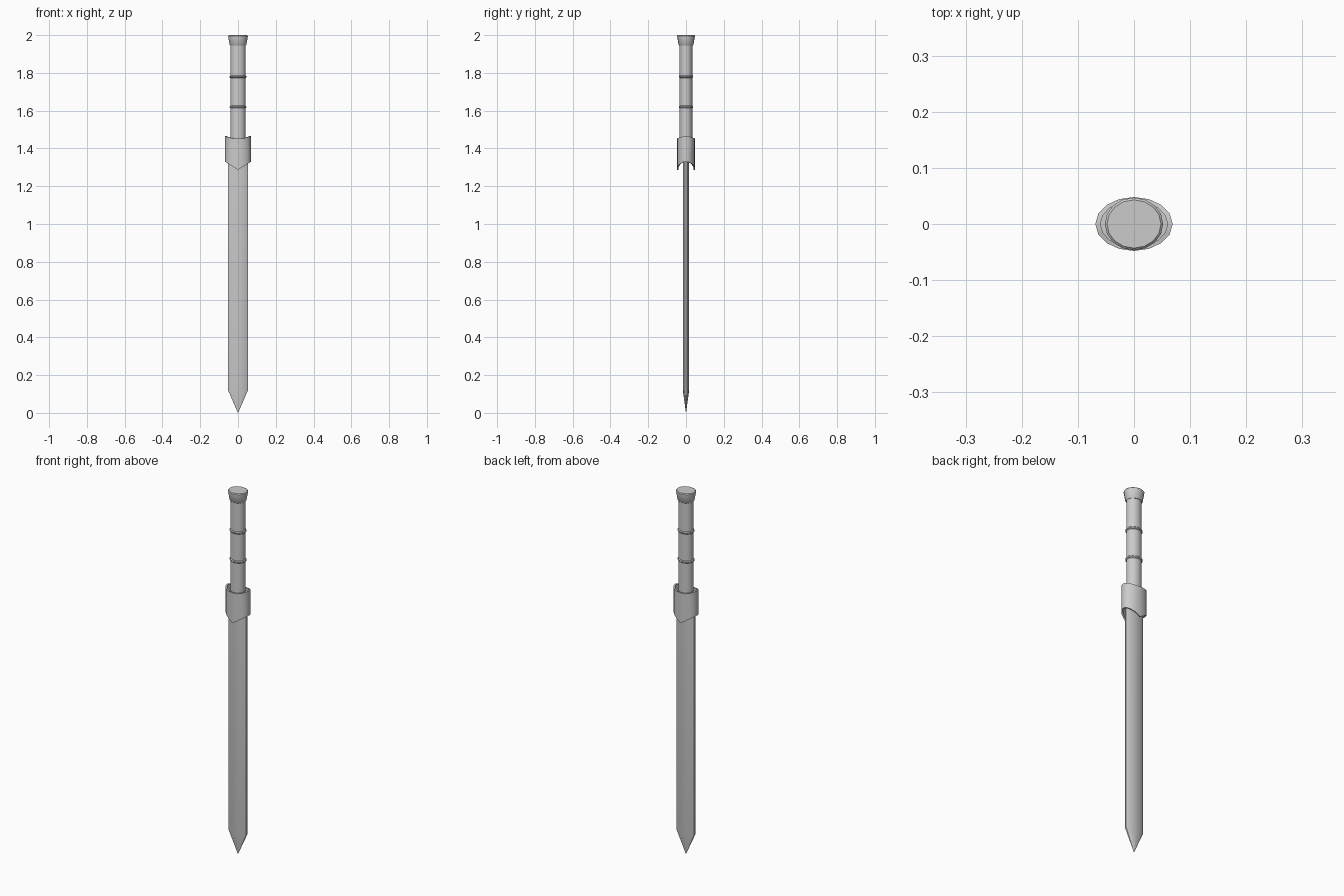
import bpy, bmesh, math

if "Cube" in bpy.data.objects:
    bpy.data.objects.remove(bpy.data.objects["Cube"])

SIDES = 16


def finish(name, bm, angle=35):
    bmesh.ops.recalc_face_normals(bm, faces=bm.faces[:])
    mesh = bpy.data.meshes.new(name)
    bm.to_mesh(mesh)
    bm.free()
    obj = bpy.data.objects.new(name, mesh)
    bpy.context.collection.objects.link(obj)
    bpy.ops.object.select_all(action='DESELECT')
    obj.select_set(True)
    bpy.context.view_layer.objects.active = obj
    bpy.ops.object.shade_smooth_by_angle(angle=math.radians(angle))
    return obj


def ellipse(rx, ry, z):
    """Ring of points; z is a number or a function of the sideways fraction."""
    pts = []
    for i in range(SIDES):
        a = 2 * math.pi * i / SIDES
        c = math.cos(a)
        pts.append((rx * c, ry * math.sin(a), z(abs(c)) if callable(z) else z))
    return pts


def loft(name, rings, capped=True, closed=False, angle=35):
    bm = bmesh.new()
    loops = [[bm.verts.new(p) for p in ring] for ring in rings]
    pairs = list(zip(loops, loops[1:]))
    if closed:
        pairs.append((loops[-1], loops[0]))
    for lo, hi in pairs:
        n = len(lo)
        for i in range(n):
            j = (i + 1) % n
            bm.faces.new((lo[i], lo[j], hi[j], hi[i]))
    if capped:
        bm.faces.new(loops[0])
        bm.faces.new(loops[-1])
    bmesh.ops.remove_doubles(bm, verts=bm.verts[:], dist=1e-5)
    return finish(name, bm, angle)


# Blade: thin lens section with narrow flat edges, tapering to a point
quarter = [(0.053, 0.005), (0.036, 0.014), (0.0, 0.017)]
upper = quarter + [(-x, y) for x, y in reversed(quarter[:-1])]
section = upper + [(-x, -y) for x, y in upper if x != 0.0 or y > 0]
blade_rings = [[(x * s, y * s, z) for x, y in section]
               for s, z in ((0.01, 0.0), (1, 0.12), (1, 1.40))]
loft("blade", blade_rings)


# Guard: hollow oval collar, pointed down front and back, raised at the sides
def guard_bottom(c):
    return 1.287 + 0.043 * c


def guard_top(c):
    return 1.453 + 0.013 * c ** 3


loft("guard", [ellipse(0.069, 0.048, guard_bottom),
               ellipse(0.069, 0.048, guard_top),
               ellipse(0.060, 0.041, guard_top),
               ellipse(0.060, 0.041, guard_bottom)],
     capped=False, closed=True)

# Floor inside the collar
loft("guard_core", [ellipse(0.061, 0.042, 1.36), ellipse(0.061, 0.042, 1.43)])

# Grip
loft("grip", [ellipse(0.040, 0.034, 1.38), ellipse(0.040, 0.034, 1.96)])

# Raised bands around the grip
for i, z in enumerate((1.62, 1.78)):
    loft(f"grip_band_{i + 1}", [ellipse(0.039, 0.033, z - 0.008),
                                ellipse(0.044, 0.038, z - 0.003),
                                ellipse(0.044, 0.038, z + 0.003),
                                ellipse(0.039, 0.033, z + 0.008)])

# Flared pommel with a softened rim
loft("pommel", [ellipse(0.041, 0.036, 1.944),
                ellipse(0.044, 0.039, 1.948),
                ellipse(0.052, 0.047, 1.992),
                ellipse(0.052, 0.047, 1.996),
                ellipse(0.048, 0.043, 2.0)])
